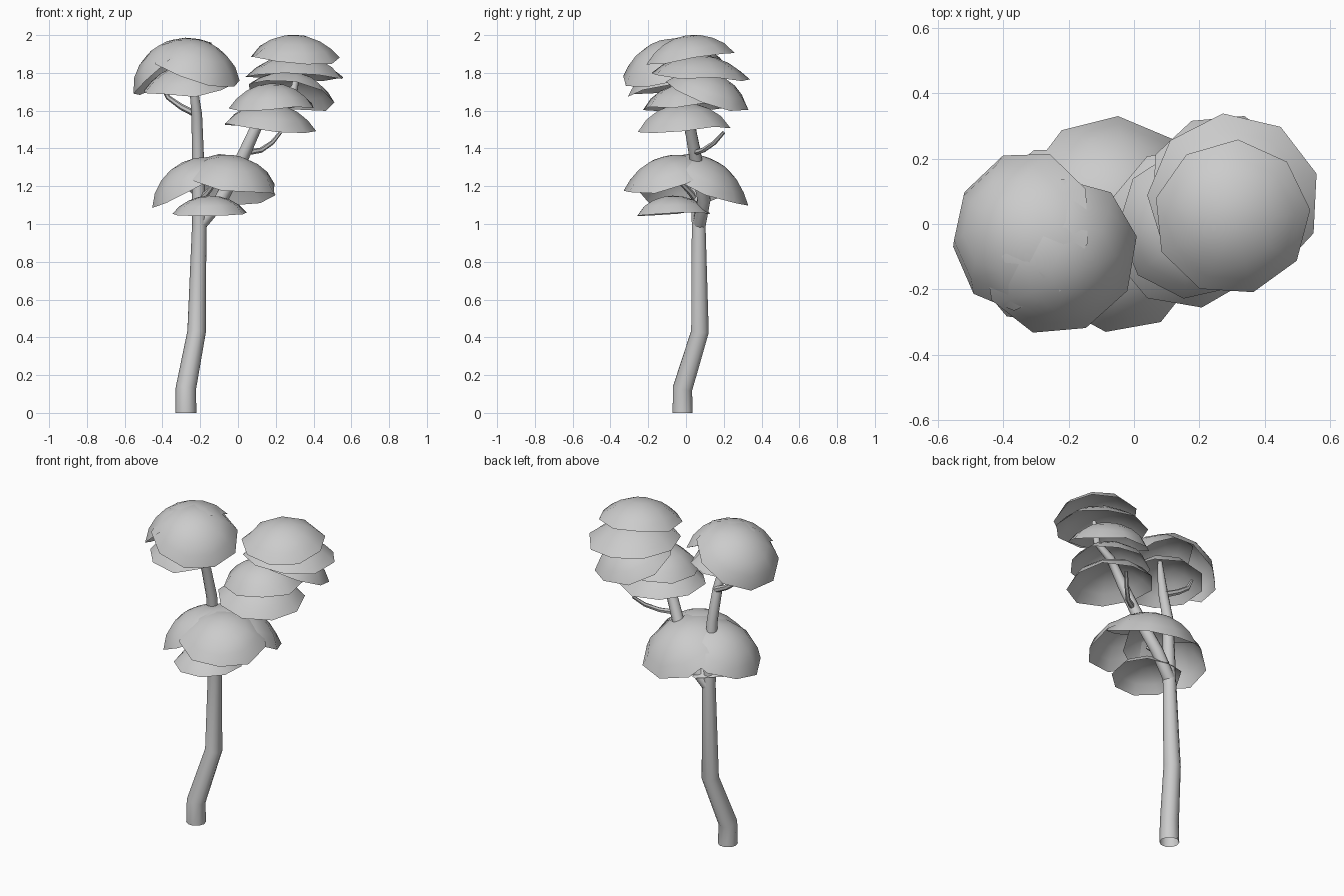
import bpy, bmesh, math, random
from mathutils import Vector

if "Cube" in bpy.data.objects:
    bpy.data.objects.remove(bpy.data.objects["Cube"])

random.seed(4)
Z = Vector((0, 0, 1))


def finish(name, bm, angle):
    bmesh.ops.recalc_face_normals(bm, faces=bm.faces)
    me = bpy.data.meshes.new(name)
    bm.to_mesh(me)
    bm.free()
    ob = bpy.data.objects.new(name, me)
    bpy.context.collection.objects.link(ob)
    bpy.ops.object.select_all(action='DESELECT')
    ob.select_set(True)
    bpy.context.view_layer.objects.active = ob
    bpy.ops.object.shade_smooth_by_angle(angle=math.radians(angle))
    return ob


def bridge(bm, a, b):
    n = len(a)
    for i in range(n):
        bm.faces.new((a[i], a[(i + 1) % n], b[(i + 1) % n], b[i]))


def limb(name, pts, sides=10):
    """Tapered tube through (x, y, z, radius) points."""
    bm = bmesh.new()
    P = [Vector(p[:3]) for p in pts]
    prev = None
    for i, p in enumerate(P):
        d = (P[min(i + 1, len(P) - 1)] - P[max(i - 1, 0)]).normalized()
        if i == 0 and p.z == 0:
            d = Z
        u = Vector((0, 1, 0)).cross(d).normalized()
        v = d.cross(u)
        ring = []
        for k in range(sides):
            a = 2 * math.pi * k / sides
            ring.append(bm.verts.new(p + pts[i][3] * (math.cos(a) * u + math.sin(a) * v)))
        if prev:
            bridge(bm, prev, ring)
        prev = ring
    bm.faces.new(prev)
    return finish(name, bm, 40)


def leaf_cap(name, c, r, h, tilt=(0, 0), spin=0, sides=9, rings=4):
    """Open, hollow dome: rim centre, radius, height; the rim dips towards tilt."""
    bm = bmesh.new()
    rot = Z.rotation_difference(Vector((*tilt, 1)).normalized()).to_matrix()
    c = Vector(c)
    R = (r * r + h * h) / (2 * h)
    amax = math.acos((R - h) / R)
    prev = None
    for j in range(rings, 0, -1):
        a = amax * j / rings
        ring = []
        for k in range(sides):
            t = spin + 2 * math.pi * k / sides
            q = R * math.sin(a)
            z = R * math.cos(a) - (R - h)
            if j == rings:
                z += random.uniform(-.015, .015)
            ring.append(bm.verts.new(c + rot @ Vector((q * math.cos(t), q * math.sin(t), z))))
        if prev:
            bridge(bm, prev, ring)
        prev = ring
    top = bm.verts.new(c + rot @ Vector((0, 0, h)))
    for k in range(sides):
        bm.faces.new((prev[k], prev[(k + 1) % sides], top))
    return finish(name, bm, 60)


# Trunk and branches
limb("trunk", [(-.276, -.018, 0, .056), (-.276, -.018, .13, .054), (-.219, .074, .43, .049),
               (-.205, .067, 1.0, .038), (-.213, .045, 1.4, .031), (-.218, .0, 1.58, .028),
               (-.235, -.04, 1.72, .022), (-.25, -.07, 1.85, .012)])
limb("right_branch", [(-.2, .07, 1.0, .036), (-.09, .095, 1.13, .036), (.0, .06, 1.3, .035),
                      (.1, .02, 1.52, .03), (.19, .02, 1.66, .025), (.3, .03, 1.72, .02),
                      (.32, .03, 1.85, .012)])
limb("right_twig", [(.05, .05, 1.38, .016), (.12, .09, 1.39, .014), (.18, .15, 1.43, .012),
                    (.225, .2, 1.485, .009)], 6)
limb("left_twig", [(-.22, .02, 1.58, .018), (-.3, .03, 1.62, .016), (-.37, .03, 1.67, .013),
                   (-.41, .02, 1.74, .009)], 6)
limb("low_twig", [(-.21, .06, 1.12, .018), (-.16, .02, 1.17, .015), (-.12, -.03, 1.22, .01)], 6)

# Foliage: name, rim centre, radius, height, tilt, spin
CAPS = [
    ("upper_left_front_cap", (-.225, -.1, 1.825), .25, .145, (.34, -.36), .2),
    ("upper_left_side_cap", (-.345, -.02, 1.82), .25, .145, (-.6, .18), .5),
    ("upper_left_low_cap", (-.27, -.075, 1.71), .24, .13, (-.08, -.12), .0),
    ("upper_right_top_cap", (.3, .02, 1.88), .24, .12, (.03, -.15), .1),
    ("upper_right_back_cap", (.305, .075, 1.775), .265, .12, (.02, .08), .3),
    ("upper_right_side_cap", (.28, .115, 1.68), .235, .12, (.18, .35), .6),
    ("middle_right_cap", (.18, .0, 1.615), .23, .13, (-.03, -.03), .4),
    ("middle_right_low_cap", (.165, -.01, 1.51), .25, .13, (.08, -.05), .0),
    ("lower_front_cap", (-.04, -.09, 1.23), .25, .13, (.14, -.28), .35),
    ("lower_back_cap", (-.06, .09, 1.21), .265, .14, (.17, .5), .1),
    ("lower_left_cap", (-.235, -.01, 1.2), .25, .14, (-.5, .0), .5),
    ("lower_small_cap", (-.15, -.07, 1.06), .2, .09, (-.02, -.02), .2),
]
for cap in CAPS:
    leaf_cap(*cap)
